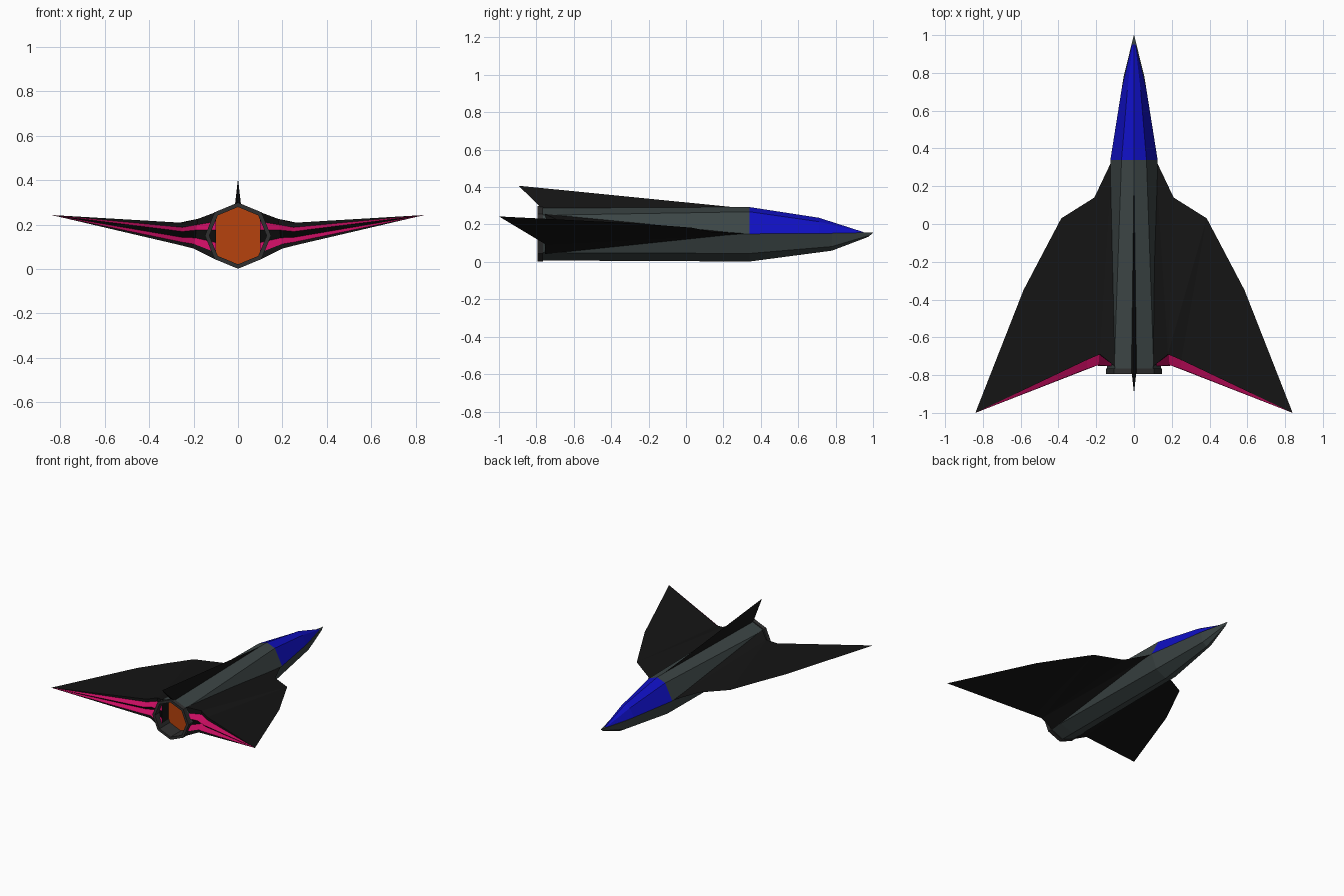
import bpy, bmesh, math
from mathutils import Vector

if "Cube" in bpy.data.objects:
    bpy.data.objects.remove(bpy.data.objects["Cube"])


def mat(name, rgb):
    m = bpy.data.materials.new(name)
    m.diffuse_color = (*rgb, 1)
    m.use_nodes = True
    m.node_tree.nodes["Principled BSDF"].inputs["Base Color"].default_value = m.diffuse_color
    return m


SLATE = mat("slate", (0.045, 0.06, 0.06))
DARK = mat("dark_grey", (0.03, 0.03, 0.03))
BLACK = mat("black", (0.007, 0.007, 0.007))
BLUE = mat("blue", (0.005, 0.005, 0.55))
PINK = mat("pink", (0.58, 0.004, 0.12))
ORANGE = mat("orange", (0.47, 0.055, 0.004))


def build(name, verts, faces, mats, slots=None, mirror=False):
    me = bpy.data.meshes.new(name)
    me.from_pydata([tuple(v) for v in verts], [], faces)
    for m in mats:
        me.materials.append(m)
    for i, s in (slots or {}).items():
        me.polygons[i].material_index = s
    bm = bmesh.new()
    bm.from_mesh(me)
    bmesh.ops.recalc_face_normals(bm, faces=bm.faces)
    bm.to_mesh(me)
    bm.free()
    ob = bpy.data.objects.new(name, me)
    bpy.context.collection.objects.link(ob)
    if mirror:
        ob.modifiers.new("mirror", 'MIRROR')
    return ob


def loft(name, rings, material, caps=True):
    """Skin equal-length rings of points."""
    n = len(rings[0])
    verts = [p for r in rings for p in r]
    faces = [(k * n + i, k * n + (i + 1) % n, (k + 1) * n + (i + 1) % n, (k + 1) * n + i)
             for k in range(len(rings) - 1) for i in range(n)]
    if caps:
        faces += [tuple(range(n)), tuple(range(len(verts) - n, len(verts)))]
    return build(name, verts, faces, [material])


def octagon(y, r, z=0.15):
    return [(r * math.cos(i * math.pi / 4), y, z + r * math.sin(i * math.pi / 4)) for i in range(8)]


def half(y, w, sx, sz, z, base):
    """Five-point half section: side, shoulder, ridge, shoulder, side."""
    return [(w, y, base), (sx, y, sz), (0, y, z), (-sx, y, sz), (-w, y, base)]


# Fuselage: tapering octagonal tube
front = half(0.34, 0.125, 0.066, 0.268, 0.293, 0.15) + half(0.34, 0.125, 0.085, 0.045, 0.002, 0.15)[3:0:-1]
loft("fuselage", [octagon(-0.66, 0.143), front], SLATE)

# Blue canopy over the nose
loft("canopy", [half(0.34, 0.125, 0.066, 0.268, 0.293, 0.15),
                half(0.71, 0.066, 0.035, 0.215, 0.236, 0.152),
                half(0.95, 0.012, 0.007, 0.157, 0.159, 0.154)], BLUE)

# Grey lower nose
loft("lower_nose", [half(0.34, 0.125, 0.085, 0.045, 0.002, 0.15),
                    half(0.78, 0.055, 0.037, 0.082, 0.06, 0.153),
                    half(0.975, 0.007, 0.005, 0.14, 0.134, 0.157),
                    half(1.0, 0.001, 0.0007, 0.156, 0.155, 0.158)], SLATE)

# Exhaust: tail shell, flared lip and recessed glowing disc
loft("exhaust_shell", [octagon(-0.66, 0.143), octagon(-0.765, 0.143)], SLATE, caps=False)
loft("exhaust_lip", [octagon(-0.765, 0.140), octagon(-0.765, 0.149), octagon(-0.795, 0.149),
                     octagon(-0.795, 0.129), octagon(-0.67, 0.129)], DARK, caps=False)
build("exhaust_glow", octagon(-0.672, 0.13), [tuple(range(8))], [ORANGE])

# Wings: leading edge, top and bottom trailing chains, slotted pink trailing face
lead = [(0.115, 0.34, 0.15), (0.21, 0.14, 0.16), (0.385, 0.03, 0.183),
        (0.48, -0.15, 0.197), (0.585, -0.35, 0.21), (0.84, -1.0, 0.243)]
top = [(0.10, -0.755, 0.256), (0.18, -0.69, 0.226), (0.25, -0.72, 0.208)]
low = [(0.10, -0.755, 0.042), (0.20, -0.75, 0.092), (0.25, -0.77, 0.105)]
rows = [(0, 0), (0.2, 0), (0.38, 0.95), (0.64, 0.3), (0.85, 1), (1, 1)]
verts = list(lead)
for dz, dy in rows:
    for a, b in zip(map(Vector, top), map(Vector, low)):
        p = a.lerp(b, dz)
        p.y = a.y + (b.y - a.y) * dy
        verts.append(p)
A, B, C, D, E, F, TIP = 6, 7, 8, 21, 22, 23, 5
faces = []
for a, b, c in ((A, B, C), (D, E, F)):
    faces += [(0, a, b), (0, b, 1), (1, b, 2), (2, b, c), (2, c, 3), (3, c, 4), (4, c, TIP)]
slots = {}
for k in range(5):
    u, v = 6 + 3 * k, 9 + 3 * k
    for f in ((u, u + 1, v + 1, v), (u + 1, u + 2, v + 2, v + 1), (u + 2, TIP, v + 2)):
        slots[len(faces)] = k % 2
        faces.append(f)
faces.append((0, 6, 9, 12, 15, 18, 21))
build("wings", verts, faces, [BLACK, PINK], slots, mirror=True)

# Tail fin: thin swept wedge
build("tail_fin", [(0, 0.33, 0.285), (0.014, -0.77, 0.285), (-0.014, -0.77, 0.285), (0, -0.895, 0.407)],
      [(0, 1, 2), (0, 1, 3), (0, 2, 3), (1, 2, 3)], [BLACK])
